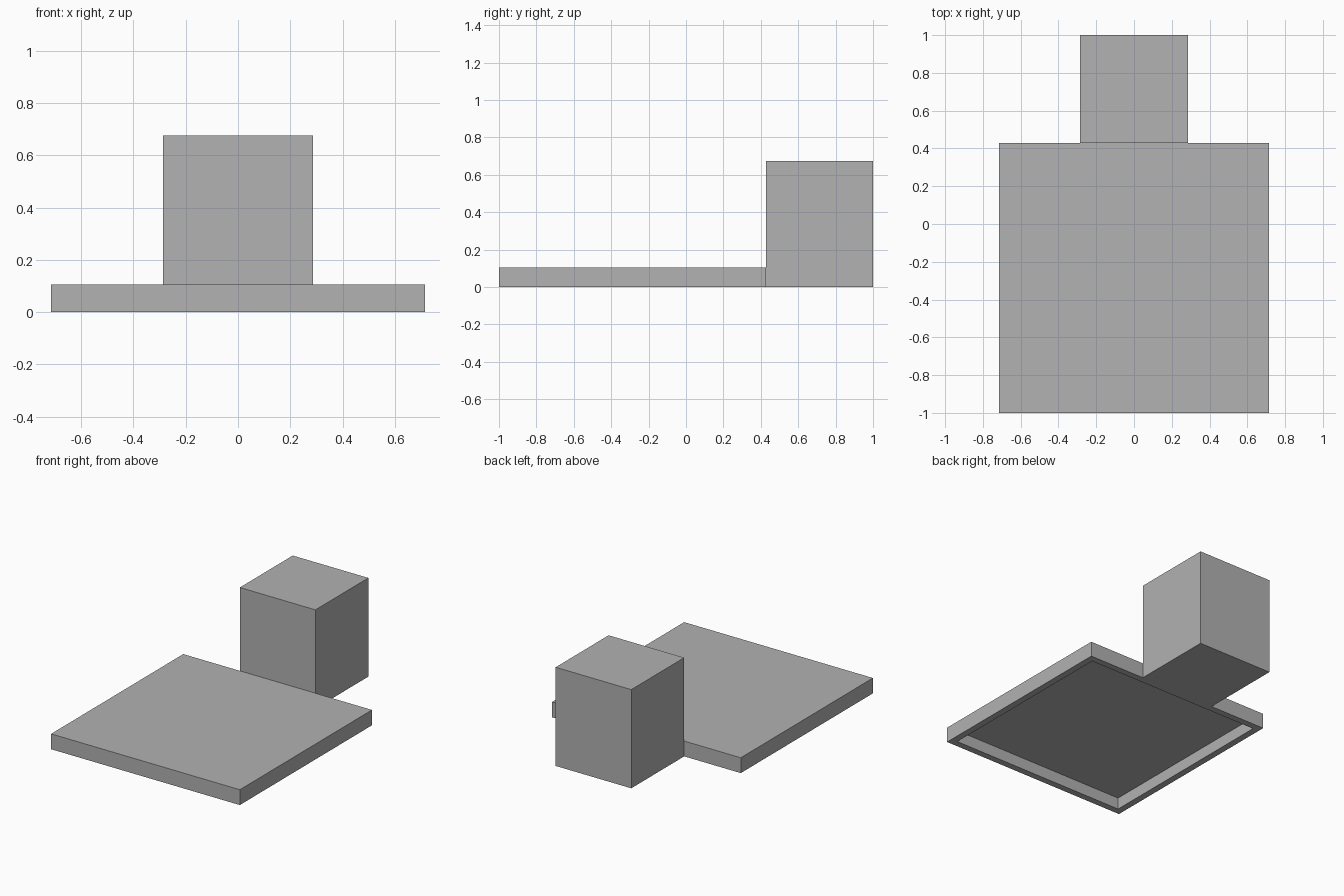
import bpy
import bmesh
from mathutils import Matrix, Vector

if "Cube" in bpy.data.objects:
    bpy.data.objects.remove(bpy.data.objects["Cube"], do_unlink=True)

# Single grey material
grey = bpy.data.materials.new("plain_grey")
grey.use_nodes = True
colour = (0.445, 0.445, 0.445, 1.0)
grey.diffuse_color = colour
grey.node_tree.nodes["Principled BSDF"].inputs["Base Color"].default_value = colour


def block(name, size, y, rim=0.0, recess=0.0):
    """Box standing on the ground; a rim hollows out its underside."""
    bm = bmesh.new()
    place = Matrix.Translation((0, y, size[2] / 2)) @ Matrix.Diagonal((*size, 1))
    bmesh.ops.create_cube(bm, size=1, matrix=place)
    if rim:
        bm.normal_update()
        bottom = min(bm.faces, key=lambda f: f.normal.z)
        bmesh.ops.inset_region(bm, faces=[bottom], thickness=rim)
        # Push the inner floor up, leaving vertical walls
        pushed = bmesh.ops.extrude_discrete_faces(bm, faces=[bottom])["faces"]
        bmesh.ops.translate(bm, verts=pushed[0].verts, vec=Vector((0, 0, recess)))
    bmesh.ops.recalc_face_normals(bm, faces=bm.faces)
    mesh = bpy.data.meshes.new(name)
    bm.to_mesh(mesh)
    bm.free()
    mesh.materials.append(grey)
    obj = bpy.data.objects.new(name, mesh)
    bpy.context.collection.objects.link(obj)
    return obj


# Hollow square tray, and the solid block joined to its back edge
block("tray", (1.428, 1.428, 0.105), -0.286, rim=0.065, recess=0.08)
block("rear_block", (0.572, 0.572, 0.675), 0.714)
